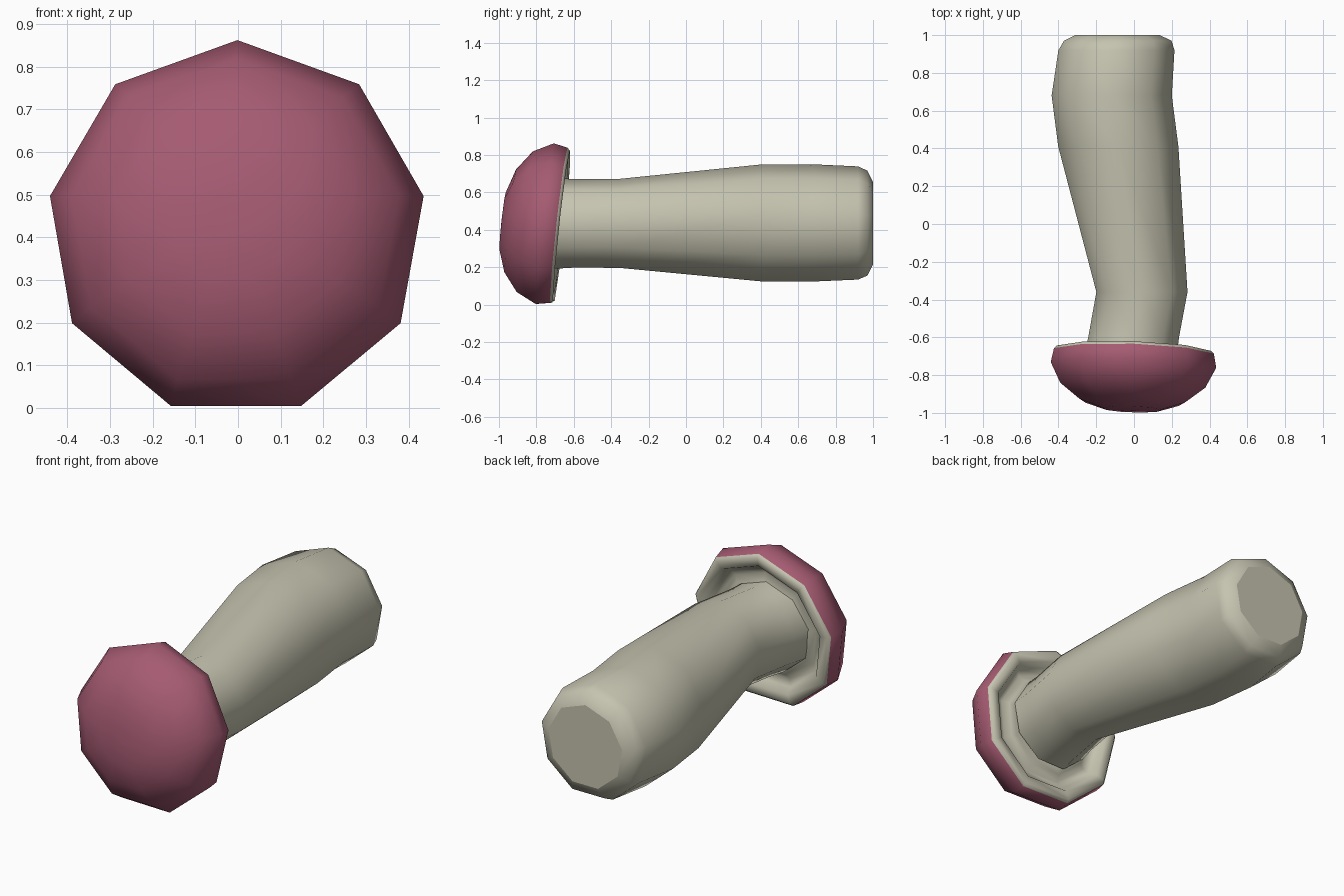
import bpy, bmesh, math
from mathutils import Vector

if "Cube" in bpy.data.objects:
    bpy.data.objects.remove(bpy.data.objects["Cube"])

SIDES = 9


def material(name, rgb):
    m = bpy.data.materials.new(name)
    m.diffuse_color = (*rgb, 1)
    m.use_nodes = True
    m.node_tree.nodes["Principled BSDF"].inputs["Base Color"].default_value = m.diffuse_color
    return m


RED = material("dusky_red", (0.38, 0.105, 0.17))
CREAM = material("pale_cream", (0.56, 0.545, 0.43))


def loft(name, rings, mats, axis, colour_rule=None):
    """Nine-sided rings (centre, radius) along an axis; both ends are capped."""
    a = Vector(axis).normalized()
    up = (Vector((0, 0, 1)) - a * a.z).normalized()
    side = up.cross(a)
    bm = bmesh.new()
    loops = []
    for c, r in rings:
        loop = []
        for k in range(SIDES):
            t = 2 * math.pi * k / SIDES
            loop.append(bm.verts.new(Vector(c) + r * (up * math.cos(t) + side * math.sin(t))))
        loops.append(loop)
    for i in range(len(loops) - 1):
        for k in range(SIDES):
            n = (k + 1) % SIDES
            f = bm.faces.new((loops[i][k], loops[i][n], loops[i + 1][n], loops[i + 1][k]))
            f.smooth = True
            if colour_rule:
                f.material_index = colour_rule(i)
    for loop, i in ((loops[0], 0), (loops[-1], len(loops))):
        f = bm.faces.new(loop)
        if colour_rule:
            f.material_index = colour_rule(i)
    bmesh.ops.recalc_face_normals(bm, faces=bm.faces)
    mesh = bpy.data.meshes.new(name)
    bm.to_mesh(mesh)
    bm.free()
    for m in mats:
        mesh.materials.append(m)
    ob = bpy.data.objects.new(name, mesh)
    bpy.context.collection.objects.link(ob)
    return ob


# Bent stem lying along y: (y, centre x, radius), base to cut end
stem = [(-0.70, -0.02, 0.25), (-0.60, -0.002, 0.244), (-0.36, 0.042, 0.245),
        (0.41, -0.083, 0.323), (0.68, -0.118, 0.323), (0.92, -0.093, 0.312),
        (0.97, -0.086, 0.289), (1.0, -0.087, 0.227)]
loft("stem", [((x, y, 0.427), r) for y, x, r in stem], [CREAM], (0, 1, 0))

# Tilted domed cap with a hollow underside: (height along axis, radius)
axis = Vector((-0.035, -1, 0.108)).normalized()
base = Vector((0, -0.665, 0.41))
cap = [(0.035, 0.23), (0.035, 0.265), (0.06, 0.30), (0.045, 0.34), (0.005, 0.365),
       (0.0, 0.415), (0.015, 0.43), (0.09, 0.445), (0.197, 0.39),
       (0.276, 0.285), (0.318, 0.155), (0.323, 0.03)]
cap_ob = loft("cap", [(base + axis * h, r) for h, r in cap], [CREAM, RED], axis,
              lambda i: 1 if i >= 6 else 0)
for p in cap_ob.data.polygons:
    p.use_smooth = True
